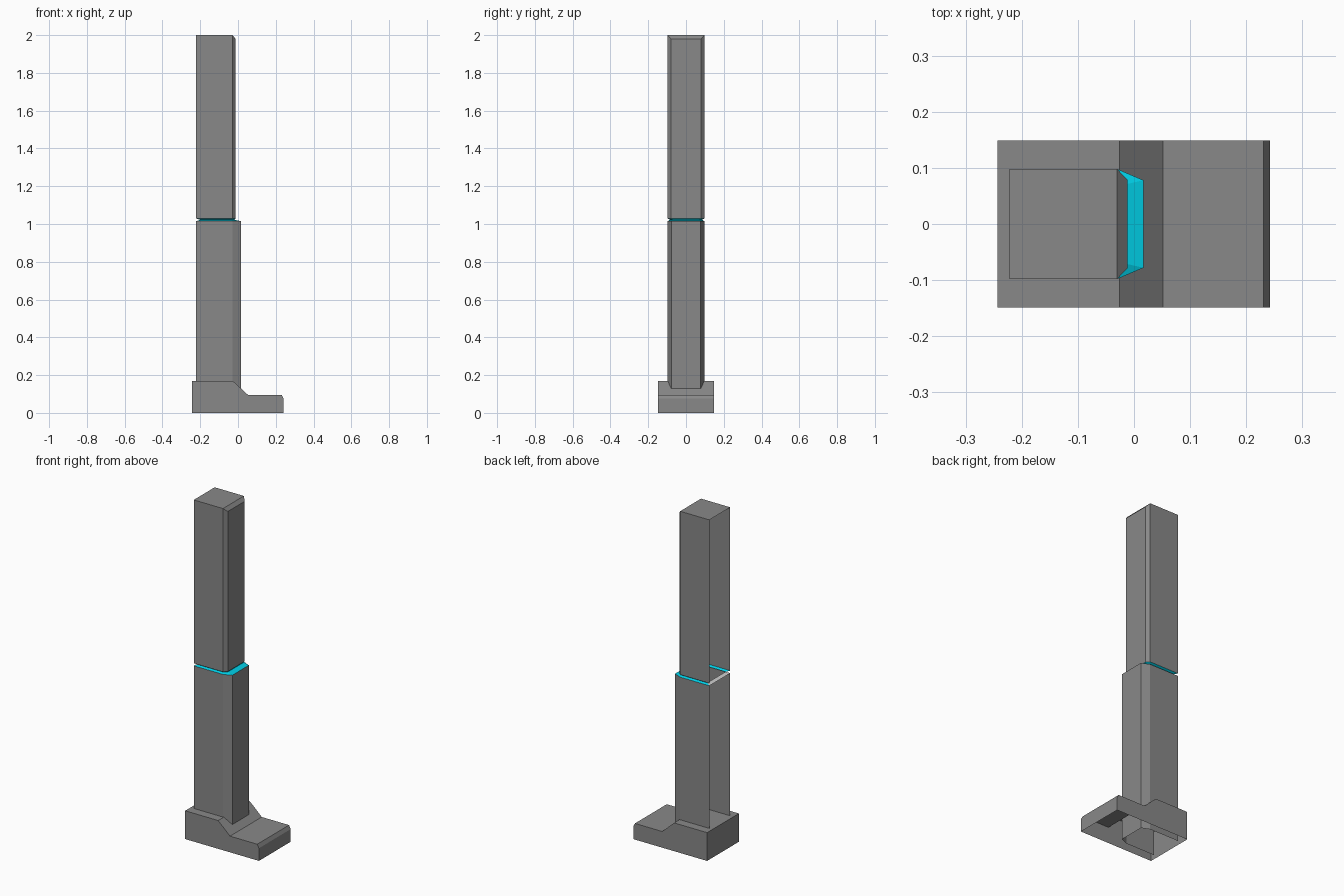
import bpy
import bmesh

if "Cube" in bpy.data.objects:
    bpy.data.objects.remove(bpy.data.objects["Cube"])


def material(name, colour):
    m = bpy.data.materials.new(name)
    m.diffuse_color = (*colour, 1)
    m.use_nodes = True
    m.node_tree.nodes["Principled BSDF"].inputs["Base Color"].default_value = m.diffuse_color
    return m


def finish(name, bm, mat=None):
    mesh = bpy.data.meshes.new(name)
    bm.to_mesh(mesh)
    bm.free()
    if mat:
        mesh.materials.append(mat)
    obj = bpy.data.objects.new(name, mesh)
    bpy.context.collection.objects.link(obj)
    return obj


def outline(back, corner, front, half, front_half):
    """Three-sided section, open at the back (-x), with bevelled front corners."""
    side = [(back, -half), (corner, -half), (front, -front_half)]
    return side + [(x, -y) for x, y in reversed(side)]


def ring(bm, pts, z):
    return [bm.verts.new((x, y, z)) for x, y in pts]


def bridge(bm, lo, hi):
    for i in range(len(lo) - 1):
        bm.faces.new((lo[i], lo[i + 1], hi[i + 1], hi[i]))


dark = material("dark_grey", (0.25, 0.25, 0.25))
cyan = material("cyan", (0.0, 0.62, 0.79))

lower_section = outline(-0.222, -0.03, 0.017, 0.098, 0.078)
groove_section = outline(-0.20, -0.035, -0.018, 0.085, 0.07)
upper_section = outline(-0.222, -0.03, -0.012, 0.098, 0.079)

# lower column, open at the back and running down inside the foot
bm = bmesh.new()
bridge(bm, ring(bm, lower_section, 0.005), ring(bm, lower_section, 1.015))
finish("lower_column", bm, dark)

# glowing V-shaped band around the joint
bm = bmesh.new()
lo = ring(bm, lower_section, 1.015)
mid = ring(bm, groove_section, 1.022)
hi = ring(bm, upper_section, 1.03)
bridge(bm, lo, mid)
bridge(bm, mid, hi)
finish("light_band", bm, cyan)

# plain light lip closing the back of the joint
bm = bmesh.new()
lip = [(-0.222, 0.098, 1.015), (-0.222, -0.098, 1.015),
       (-0.20, -0.085, 1.022), (-0.20, 0.085, 1.022)]
bm.faces.new([bm.verts.new(p) for p in lip])
finish("back_lip", bm)

# upper column with sloped front top edge and flat cap
bm = bmesh.new()
base = ring(bm, upper_section, 1.03)
top = ring(bm, upper_section, 2.0)
for v in top[2:4]:
    v.co.z = 1.98
bridge(bm, base, top)
bm.faces.new((top[1], top[2], top[3], top[4]))
bm.faces.new((top[0], top[1], top[4], top[5]))
finish("upper_column", bm, dark)

# foot: stepped side profile swept across y, hollow underneath
profile = [(-0.243, 0), (-0.243, 0.168), (-0.026, 0.168), (0.052, 0.096),
           (0.231, 0.096), (0.242, 0.075), (0.242, 0)]
bm = bmesh.new()
near = [bm.verts.new((x, -0.149, z)) for x, z in profile]
far = [bm.verts.new((x, 0.149, z)) for x, z in profile]
bridge(bm, near, far)
bm.faces.new(list(reversed(near)))
bm.faces.new(far)
finish("foot", bm, dark)
